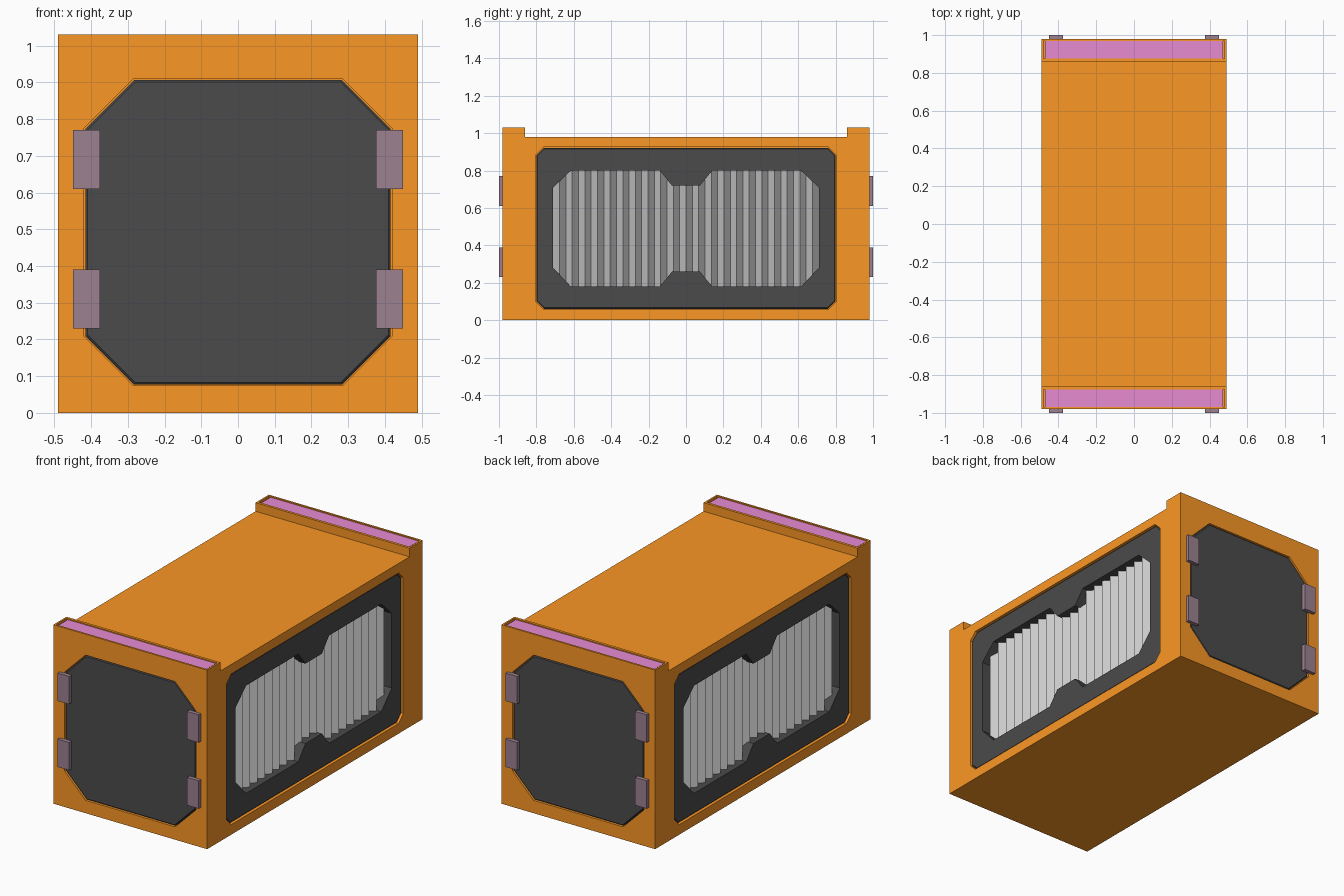
import bpy, bmesh
from mathutils import Matrix
from math import pi

if "Cube" in bpy.data.objects:
    bpy.data.objects.remove(bpy.data.objects["Cube"])


def material(name, rgb):
    m = bpy.data.materials.new(name)
    m.diffuse_color = (*rgb, 1)
    m.use_nodes = True
    m.node_tree.nodes["Principled BSDF"].inputs["Base Color"].default_value = m.diffuse_color
    return m


ORANGE = material("orange", (0.97, 0.31, 0.018))
DARK = material("dark_grey", (0.07, 0.07, 0.07))
PINK = material("pink", (0.80, 0.26, 0.65))
MAUVE = material("mauve", (0.33, 0.22, 0.28))


def prism(name, pts, axis, a, b, mat=None):
    """Extrude a 2D outline from a to b along an axis."""
    place = {'x': lambda u, v, d: (d, u, v),
             'y': lambda u, v, d: (u, d, v),
             'z': lambda u, v, d: (u, v, d)}[axis]
    bm = bmesh.new()
    lo = [bm.verts.new(place(u, v, a)) for u, v in pts]
    hi = [bm.verts.new(place(u, v, b)) for u, v in pts]
    bm.faces.new(lo)
    bm.faces.new(hi)
    n = len(pts)
    for i in range(n):
        j = (i + 1) % n
        bm.faces.new((lo[i], lo[j], hi[j], hi[i]))
    bmesh.ops.recalc_face_normals(bm, faces=bm.faces)
    me = bpy.data.meshes.new(name)
    bm.to_mesh(me)
    bm.free()
    if mat:
        me.materials.append(mat)
    ob = bpy.data.objects.new(name, me)
    bpy.context.collection.objects.link(ob)
    return ob


def rect(u0, u1, v0, v1):
    return [(u0, v0), (u1, v0), (u1, v1), (u0, v1)]


def octagon(u, v0, v1, c):
    return [(-u + c, v0), (u - c, v0), (u, v0 + c), (u, v1 - c),
            (u - c, v1), (-u + c, v1), (-u, v1 - c), (-u, v0 + c)]


def apply(ob, mod):
    bpy.context.view_layer.objects.active = ob
    bpy.ops.object.modifier_apply(modifier=mod.name)


def cut(ob, cutter):
    m = ob.modifiers.new("cut", 'BOOLEAN')
    m.operation, m.solver, m.object = 'DIFFERENCE', 'EXACT', cutter
    apply(ob, m)
    bpy.data.objects.remove(cutter)


def soften(ob):
    m = ob.modifiers.new("bevel", 'BEVEL')
    m.width, m.segments, m.limit_method, m.angle_limit = 0.006, 1, 'ANGLE', 1.2
    apply(ob, m)


def turned_copy(ob):
    """Repeat a part on the opposite side, turned half round the vertical."""
    o = bpy.data.objects.new(ob.name + "_opposite", ob.data.copy())
    o.data.transform(Matrix.Rotation(pi, 4, 'Z'))
    bpy.context.collection.objects.link(o)


# Case body with a raised ridge at each end
body = prism("case_body", [(-0.98, 0), (0.98, 0), (0.98, 1.03), (0.86, 1.03), (0.86, 0.98),
                           (-0.86, 0.98), (-0.86, 1.03), (-0.98, 1.03)], 'x', -0.49, 0.49, ORANGE)
for s in (-1, 1):
    cut(body, prism("end_cutter", octagon(0.419, 0.074, 0.910, 0.134), 'y', s * 0.94, s * 1.1))
    cut(body, prism("side_cutter", octagon(0.803, 0.058, 0.925, 0.042), 'x', s * 0.36, s * 0.6))
    y0, y1 = sorted((s * 0.875, s * 0.969))
    cut(body, prism("slot_cutter", rect(-0.48, 0.48, y0, y1), 'z', 1.0, 1.1))

# Strips set into the ridges
strip = prism("ridge_strip", rect(-0.472, 0.472, -0.969, -0.875), 'z', 0.995, 1.024, PINK)

# End panel
end_panel = prism("end_panel", octagon(0.416, 0.077, 0.907, 0.133), 'y', -0.977, -0.935, DARK)
soften(end_panel)

# Side panel with a pinched window
side_panel = prism("side_panel", octagon(0.80, 0.061, 0.922, 0.041), 'x', 0.355, 0.482, DARK)
soften(side_panel)
half = [(0.075, 0.26), (0.14, 0.18), (0.615, 0.18), (0.71, 0.28),
        (0.71, 0.71), (0.615, 0.80), (0.14, 0.80), (0.075, 0.72)]
window = half + [(-u, v) for u, v in reversed(half)]
cut(side_panel, prism("window_cutter", window, 'x', 0.3, 0.6))

# Folded slats behind the window
N = 21
step = 1.42 / N
zigzag = [(0.36, -0.71), (0.415, -0.71)]
for i in range(N):
    y = -0.71 + i * step
    zigzag += [(0.455, y + step * 0.5), (0.415, y + step)]
zigzag.append((0.36, 0.71))
slats = prism("slats", zigzag, 'z', 0.175, 0.805)

# Clips on the end panel edges
clips = []
for s in (-1, 1):
    for z in (0.23, 0.61):
        x0, x1 = sorted((s * 0.376, s * 0.45))
        clips.append(prism("clip", rect(x0, x1, z, z + 0.16), 'y', -1.0, -0.96, MAUVE))

for part in [strip, end_panel, side_panel, slats] + clips:
    turned_copy(part)
